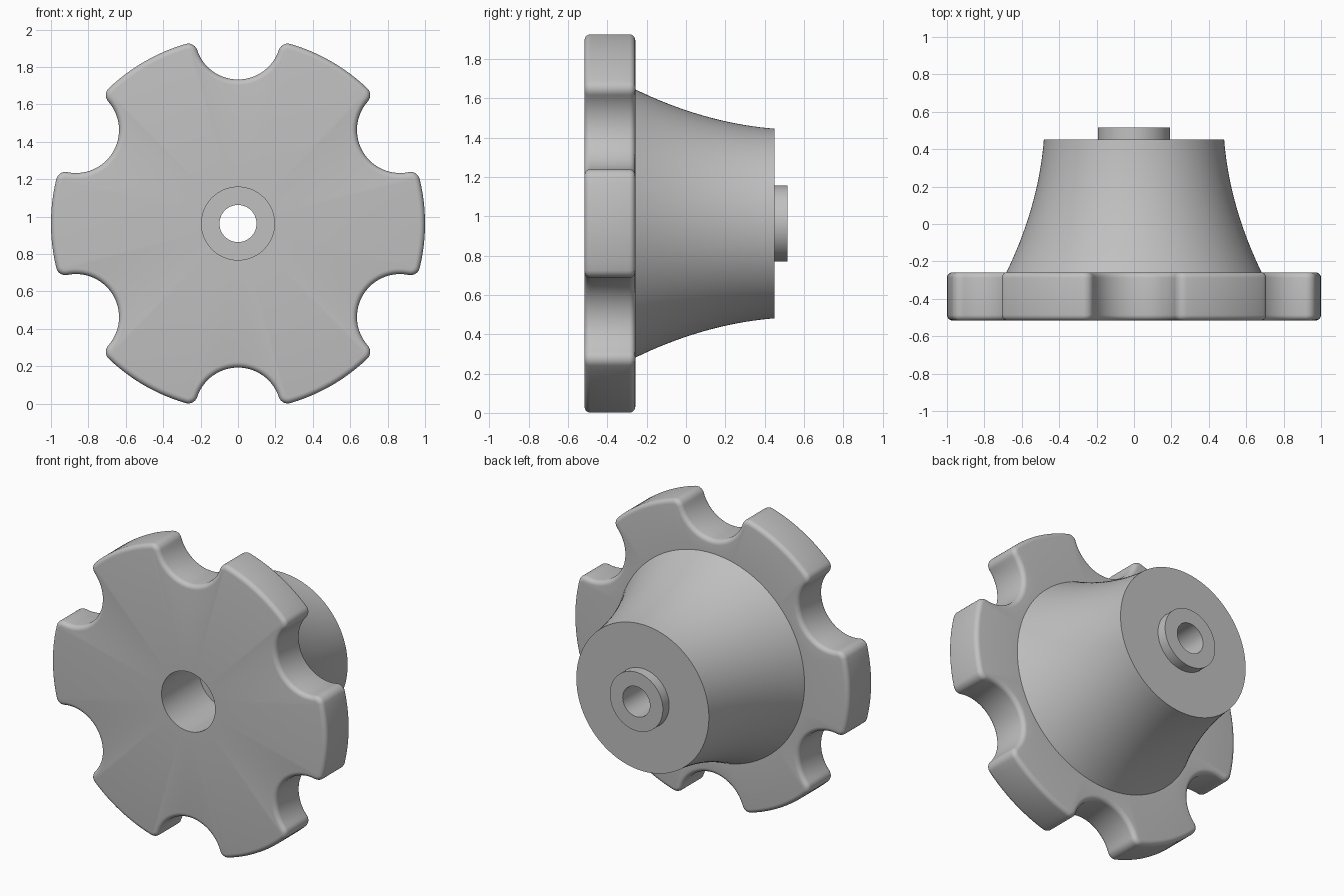
import bpy
import bmesh
from math import sin, cos, pi, radians, atan2, hypot, acos, sqrt

if "Cube" in bpy.data.objects:
    bpy.data.objects.remove(bpy.data.objects["Cube"], do_unlink=True)

AXIS_Z = 0.963
FRONT, PLATE_BACK, HUB_END, BOSS_END = -0.516, -0.258, 0.451, 0.516
BORE_FLOOR = -0.125
NOTCH, CORNER, EDGE = 0.23, 0.05, 0.03   # notch, lobe corner and edge radii
BORE, HOLE, BOSS = 0.195, 0.099, 0.193
HUB_BIG, HUB_SMALL = 0.682, 0.482

grey = bpy.data.materials.new("plain_grey")
grey.use_nodes = True
colour = (0.53, 0.53, 0.53, 1)
grey.diffuse_color = colour
grey.node_tree.nodes["Principled BSDF"].inputs["Base Color"].default_value = colour


def arc(cx, cy, r, a, b, steps):
    """Points on an arc from angle a to b, without the last one."""
    return [(cx + r * cos(a + (b - a) * i / steps),
             cy + r * sin(a + (b - a) * i / steps)) for i in range(steps)]


def outline(inset):
    """Six-lobed outline, moved inwards by inset."""
    reach = 1 - CORNER
    fx = (reach ** 2 + 1 - (NOTCH + CORNER) ** 2) / 2
    fy = sqrt(reach ** 2 - fx ** 2)
    lean, turn = atan2(fy, fx - 1), atan2(fy, fx)
    half = arc(1, 0, NOTCH + inset, pi, lean, 14)
    half += arc(fx, fy, CORNER - inset, lean - pi, turn, 7)
    half += arc(0, 0, 1 - inset, turn, pi / 6, 6)
    end = [((1 - inset) * cos(pi / 6), (1 - inset) * sin(pi / 6))]
    sector = [(x, -y) for x, y in reversed(half[1:])] + half + end
    points = []
    for k in range(6):
        a = radians(30 + 60 * k)
        points += [(x * cos(a) - y * sin(a), x * sin(a) + y * cos(a)) for x, y in sector]
    return points


ANGLES = [atan2(y, x) for x, y in outline(0)]


def circle(r):
    return [(r * cos(a), r * sin(a)) for a in ANGLES]


def loft(name, rings):
    """Skin a list of (outline, depth) rings."""
    bm = bmesh.new()
    loops = [[bm.verts.new((x, depth, AXIS_Z + z)) for x, z in pts] for pts, depth in rings]
    n = len(ANGLES)
    for p, q in zip(loops, loops[1:]):
        for j in range(n):
            k = (j + 1) % n
            bm.faces.new((p[j], q[j], q[k], p[k]))
    mesh = bpy.data.meshes.new(name)
    bm.to_mesh(mesh)
    bm.free()
    mesh.materials.append(grey)
    obj = bpy.data.objects.new(name, mesh)
    bpy.context.collection.objects.link(obj)
    bpy.ops.object.select_all(action='DESELECT')
    obj.select_set(True)
    bpy.context.view_layer.objects.active = obj
    bpy.ops.object.shade_smooth_by_angle(angle=radians(30))


# Lobed grip plate with rounded edges
steps = 5
rounding = [(EDGE * (1 - sin(t)), EDGE * (1 - cos(t)))
            for t in (pi / 2 * i / steps for i in range(steps + 1))]
rings = [(circle(BORE), PLATE_BACK), (circle(BORE), FRONT)]
rings += [(outline(e), FRONT + d) for e, d in rounding]
rings += [(outline(e), PLATE_BACK - d) for e, d in reversed(rounding)]
rings.append((circle(HUB_BIG), PLATE_BACK))
loft("grip_plate", rings)

# Flared hub: concave curve from the plate to the flat end
length, drop, sag = HUB_END - PLATE_BACK, HUB_BIG - HUB_SMALL, 0.036
rings = []
for i in range(19):
    t = i / 18
    rings.append((circle(HUB_BIG - drop * t - 4 * sag * t * (1 - t)), PLATE_BACK + length * t))
rings.append((circle(BOSS), HUB_END))
loft("flared_hub", rings)

# Raised boss with its through hole
loft("end_boss", [(circle(BOSS), HUB_END), (circle(BOSS), BOSS_END),
                  (circle(HOLE), BOSS_END), (circle(HOLE), BORE_FLOOR)])

# Wide front bore with a flat floor
loft("front_bore", [(circle(HOLE), BORE_FLOOR), (circle(BORE), BORE_FLOOR),
                    (circle(BORE), PLATE_BACK)])
